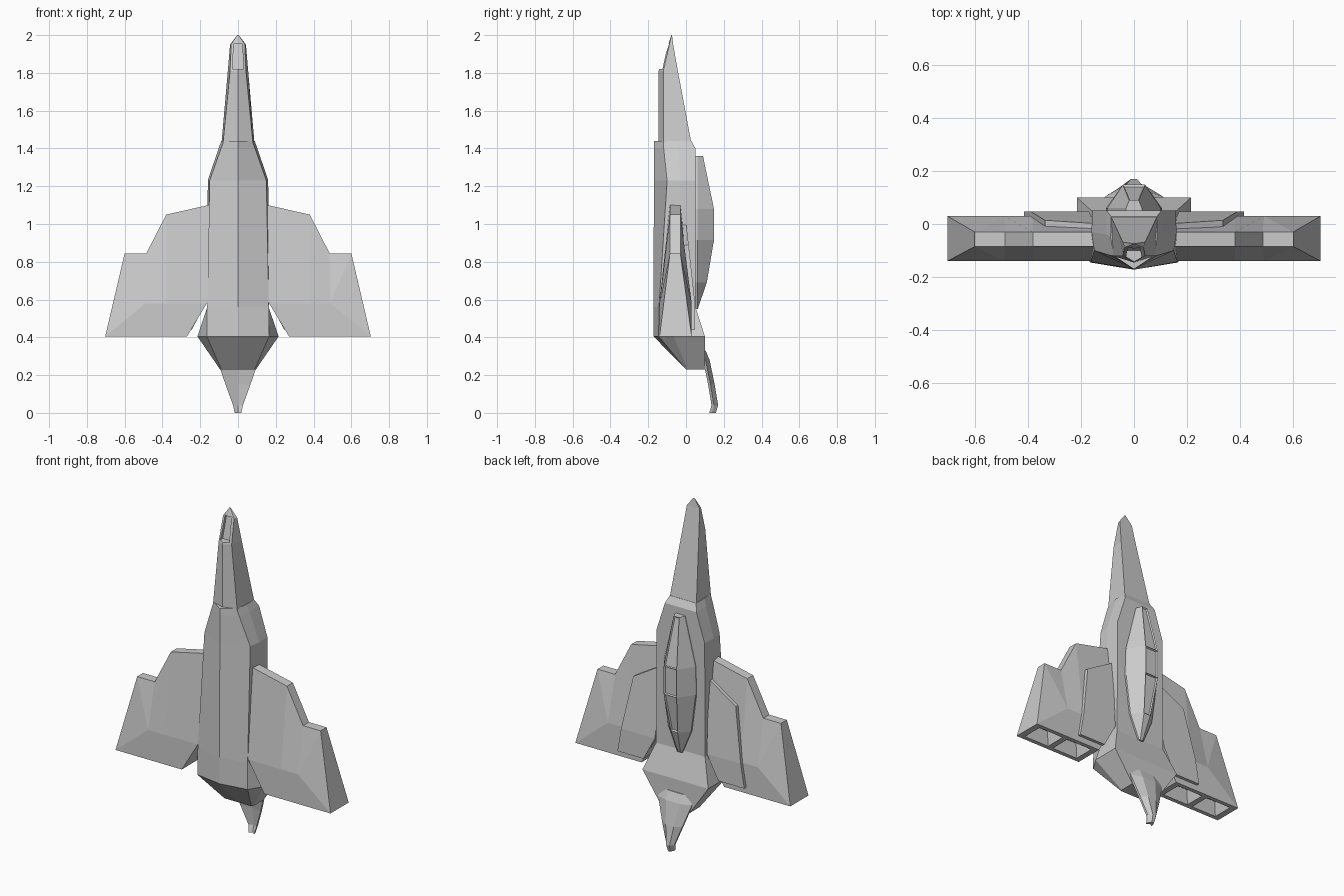
import bpy, bmesh

if "Cube" in bpy.data.objects:
    bpy.data.objects.remove(bpy.data.objects["Cube"])


def mesh_object(name, verts, faces):
    me = bpy.data.meshes.new(name)
    bm = bmesh.new()
    vs = [bm.verts.new(v) for v in verts]
    for f in faces:
        bm.faces.new([vs[i] for i in f])
    bmesh.ops.recalc_face_normals(bm, faces=bm.faces)
    bm.to_mesh(me)
    bm.free()
    ob = bpy.data.objects.new(name, me)
    bpy.context.collection.objects.link(ob)
    return ob


def loft(name, sections):
    """Sections are (z, half outline); points off the centre are mirrored in x."""
    verts, faces = [], []
    for z, half in sections:
        ring = half + [(-x, y) for x, y in reversed(half) if x > 0]
        n = len(ring)
        verts += [(x, y, z) for x, y in ring]
    for s in range(len(sections) - 1):
        for i in range(n):
            j = (i + 1) % n
            faces.append((s*n + i, s*n + j, s*n + n + j, s*n + n + i))
    faces += [tuple(range(n)), tuple(range(len(verts) - n, len(verts)))]
    return mesh_object(name, verts, faces)


def slab(name, pts, faces, rim):
    """Points are (x, z, front y, back y); the faces are made on both sides."""
    n = len(pts)
    verts = [(x, f, z) for x, z, f, b in pts] + [(x, b, z) for x, z, f, b in pts]
    fs = list(faces) + [tuple(i + n for i in f) for f in faces]
    for k, a in enumerate(rim):
        b = rim[(k + 1) % len(rim)]
        fs.append((a, b, b + n, a + n))
    return mesh_object(name, verts, fs)


def cut(ob, cutter):
    cutter.hide_render = True
    cutter.hide_viewport = True
    m = ob.modifiers.new("cut", 'BOOLEAN')
    m.object = cutter
    m.operation = 'DIFFERENCE'
    m.solver = 'EXACT'


# Fuselage with keeled belly and flared tail
loft("fuselage", [
    (0.23, [(0, 0), (.088, .0), (.095, .01), (.095, .1)]),
    (0.405, [(0, -.172), (.165, -.145), (.215, -.065), (.215, .1)]),
    (0.56, [(0, -.172), (.163, -.143), (.162, -.06), (.16, .05)]),
    (1.23, [(0, -.17), (.15, -.1), (.16, -.03), (.157, .05)]),
    (1.40, [(0, -.17), (.09, -.118), (.103, -.04), (.103, .05)]),
    (1.44, [(0, -.17), (.075, -.12), (.088, -.05), (.086, .028)]),
])

# Long nose with a slot in its slanted front
nose = loft("nose", [
    (1.42, [(0, -.145), (.08, -.12), (.088, .03)]),
    (1.81, [(0, -.145), (.042, -.12), (.054, -.043)]),
    (1.95, [(0, -.094), (.036, -.088), (.042, -.068)]),
    (2.0, [(0, -.077), (.003, -.076), (.004, -.074)]),
])
cut(nose, loft("nose_slot_cutter", [
    (1.82, [(.03, -.2), (.03, -.1)]),
    (1.955, [(.022, -.2), (.022, -.074)]),
]))

# Tail fin, arched and bent backwards
loft("tail_fin", [
    (z, [(0, y - .022), (w, y - .035), (w, y - .022), (w * .4, y), ])
    for z, y, w in [(0, .158, .018), (.04, .17, .026), (.15, .152, .066),
                    (.28, .125, .11), (.33, .104, .115)]
])

# Canopy with inset panes
canopy = loft("canopy", [
    (z, [(b, .045), (b, .06), (t, y)])
    for z, b, t, y in [(.55, .016, .008, .062), (.69, .075, .022, .11),
                       (.915, .105, .042, .148), (1.08, .1, .042, .148),
                       (1.36, .03, .018, .09)]
])
bm = bmesh.new()
bm.from_mesh(canopy.data)
panes = [f for f in bm.faces
         if f.calc_center_median().y > .09 and abs(f.normal.x) < .1 and f.normal.y > .5
         and f.calc_center_median().z > .7]
bmesh.ops.inset_individual(bm, faces=panes, thickness=.007, depth=-.008)
bm.to_mesh(canopy.data)
bm.free()

# Stepped wing, thin at the leading edge and thick at the trailing edge
thin, thick = (-.085, -.03), (-.14, .03)
wing = slab("wings", [
    (.12, 1.108, *thin), (.38, 1.05, *thin), (.485, .845, *thin), (.6, .845, *thin),
    (.703, .405, *thick), (.27, .405, *thick), (.165, .58, *thick), (.12, .58, *thick),
    (.38, .58, *thick), (.49, .58, *thick)],
    [(0, 1, 8, 6, 7), (1, 2, 9, 8), (2, 3, 9), (3, 4, 9), (4, 5, 6, 8, 9)],
    range(8))

# Tapered exhaust openings under each wing
for k, (x0, x1) in enumerate([(.3, .475), (.5, .67)]):
    ring = [(0, 1, 2, 3), (4, 5, 6, 7)] + [(i, (i+1) % 4, 4+(i+1) % 4, 4+i) for i in range(4)]
    vs = []
    for z, d in [(.39, 0), (.48, .025)]:
        vs += [(x0+d, -.12+d, z), (x1-d, -.12+d, z), (x1-d, .01-d, z), (x0+d, .01-d, z)]
    cut(wing, mesh_object(f"exhaust_cutter_{k}", vs, ring))

# Raised panel on the back of each wing
panel = slab("wing_panels", [
    (.15, 1.0, -.03, .002), (.335, .89, -.03, .014), (.391, .58, -.03, .048),
    (.415, .44, -.03, .048), (.245, .44, -.03, .048), (.17, .58, -.03, .048)],
    [(0, 1, 2, 5), (2, 3, 4, 5)], range(6))

for ob in (wing, panel):
    ob.modifiers.new("mirror", 'MIRROR').use_clip = True
